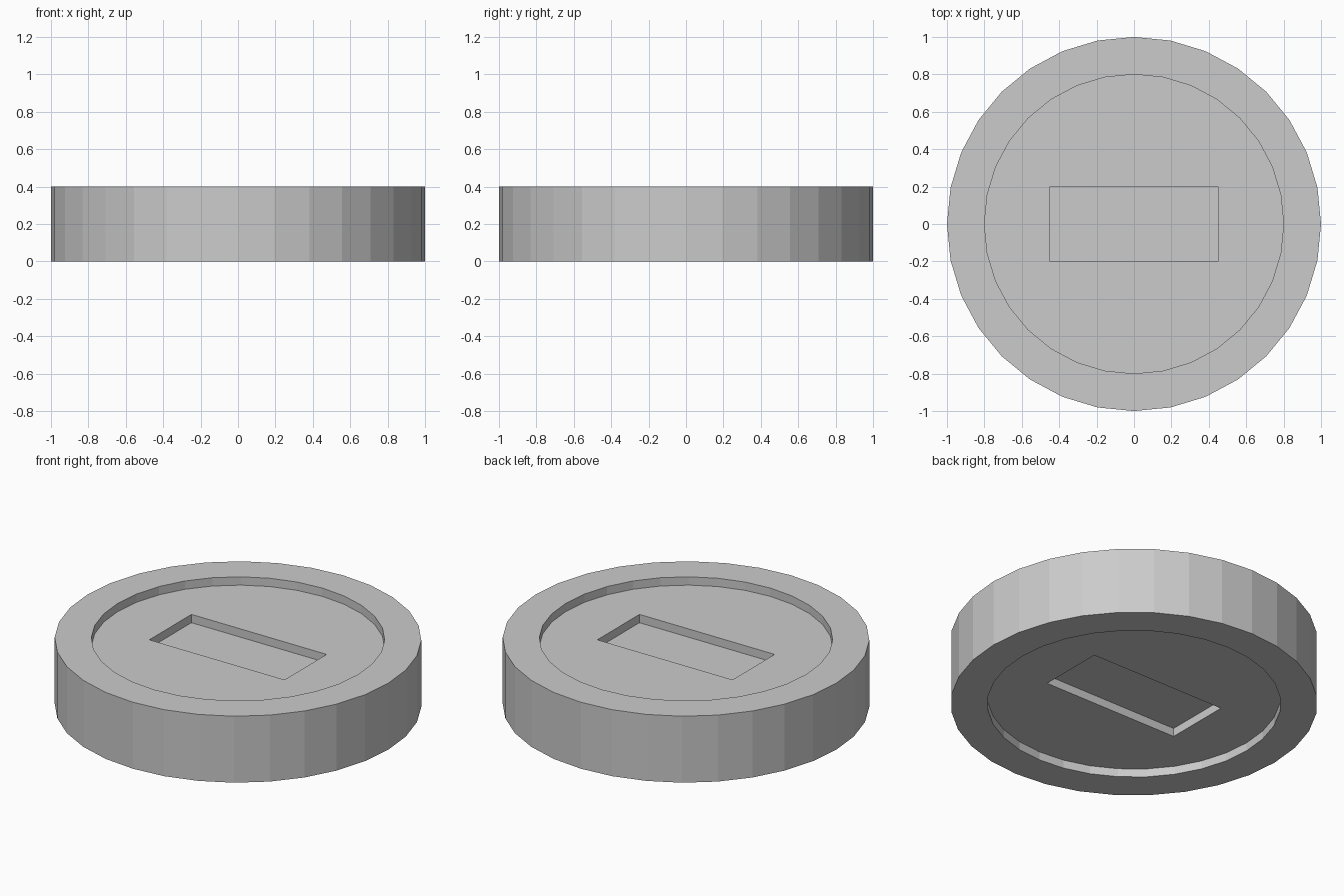
import bpy

if "Cube" in bpy.data.objects:
    bpy.data.objects.remove(bpy.data.objects["Cube"])

HEIGHT, DEPTH = 0.4, 0.05


def disc(name, radius, z0, z1):
    bpy.ops.mesh.primitive_cylinder_add(vertices=32, radius=radius, depth=z1 - z0,
                                        location=(0, 0, (z0 + z1) / 2))
    bpy.context.object.name = name
    return bpy.context.object


def box(name, sx, sy, z0, z1):
    bpy.ops.mesh.primitive_cube_add(size=1, location=(0, 0, (z0 + z1) / 2))
    ob = bpy.context.object
    ob.name = name
    ob.scale = (sx, sy, z1 - z0)
    return ob


def cut(target, cutter):
    bpy.context.view_layer.update()
    mod = target.modifiers.new(cutter.name, 'BOOLEAN')
    mod.operation = 'DIFFERENCE'
    mod.solver = 'EXACT'
    mod.object = cutter
    bpy.context.view_layer.objects.active = target
    bpy.ops.object.modifier_apply(modifier=mod.name)
    bpy.data.objects.remove(cutter)


# Coin body
coin = disc("coin", 1.0, 0, HEIGHT)

# Round recess, then a deeper rectangular slot, on both faces
cut(coin, disc("recess_top", 0.8, HEIGHT - DEPTH, HEIGHT + 0.2))
cut(coin, disc("recess_bottom", 0.8, -0.2, DEPTH))
cut(coin, box("slot_top", 0.9, 0.4, HEIGHT - 2 * DEPTH, HEIGHT + 0.2))
cut(coin, box("slot_bottom", 0.9, 0.4, -0.2, 2 * DEPTH))
